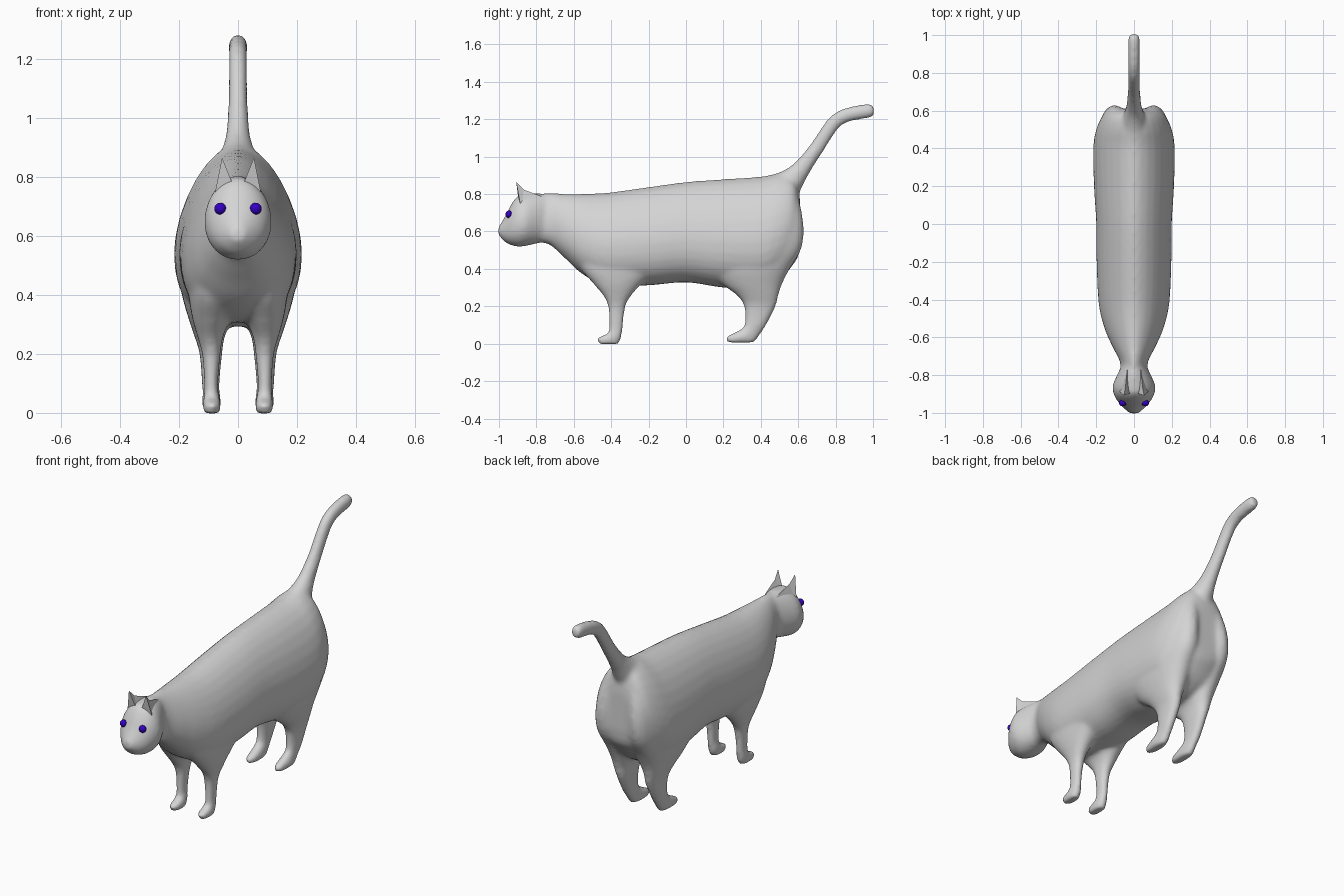
import bpy, bmesh, math
from mathutils import Vector

if "Cube" in bpy.data.objects:
    bpy.data.objects.remove(bpy.data.objects["Cube"])


def material(name, rgb):
    m = bpy.data.materials.new(name)
    m.diffuse_color = (*rgb, 1)
    m.use_nodes = True
    m.node_tree.nodes["Principled BSDF"].inputs["Base Color"].default_value = m.diffuse_color
    return m


GREY = material("grey fur", (0.66, 0.66, 0.66))
BLUE = material("blue eye", (0.035, 0.0, 0.55))


def finish(bm, name, mat):
    bmesh.ops.recalc_face_normals(bm, faces=bm.faces)
    me = bpy.data.meshes.new(name)
    bm.to_mesh(me)
    bm.free()
    ob = bpy.data.objects.new(name, me)
    bpy.context.collection.objects.link(ob)
    me.materials.append(mat)
    return ob


def spline(rows, n=5):
    """Catmull-Rom resampling of rows of numbers."""
    out = []
    for i in range(len(rows) - 1):
        a, b, c, d = (rows[max(0, min(len(rows) - 1, i + k))] for k in (-1, 0, 1, 2))
        for j in range(n):
            t = j / n
            out.append([0.5 * (2 * q + (r - p) * t + (2 * p - 5 * q + 4 * r - s) * t * t
                               + (3 * q - p - 3 * r + s) * t ** 3)
                        for p, q, r, s in zip(a, b, c, d)])
    return out + [list(rows[-1])]


def loft(bm, rings):
    rings = [[bm.verts.new(p) for p in ring] for ring in rings]
    for a, b in zip(rings, rings[1:]):
        for i in range(len(a)):
            j = (i + 1) % len(a)
            bm.faces.new((a[i], a[j], b[j], b[i]))
    bm.faces.new(rings[0])
    bm.faces.new(rings[-1])


def oval(top=2.0, low=2.0, n=32):
    """Unit outline with its own fullness above and below."""
    for k in range(n):
        c, s = math.cos(math.tau * k / n), math.sin(math.tau * k / n)
        e = 2 / (top if s > 0 else low)
        yield (math.copysign(abs(c) ** e, c), math.copysign(abs(s) ** e, s))


def trunk(bm, rows, wide, top_power, low_power):
    """Rings along y from rows of y, top, bottom, half width."""
    rings = []
    for y, top, bot, w in spline(rows):
        mid = bot + (top - bot) * wide
        rings.append([(w * c, y, mid + s * ((top - mid) if s > 0 else (mid - bot)))
                      for c, s in oval(top_power, low_power)])
    loft(bm, rings)


def leg(bm, rows, side):
    """Rings up z from rows of z, y front, y back, x inner, x outer."""
    rings = []
    for z, y0, y1, x0, x1 in spline(rows, 4):
        rings.append([(side * ((x0 + x1) / 2 + c * (x1 - x0) / 2),
                       (y0 + y1) / 2 + s * (y1 - y0) / 2, z) for c, s in oval(2.2, 2.2, 24)])
    loft(bm, rings)


skin = bmesh.new()

# torso and neck
trunk(skin, [(-0.80, 0.80, 0.54, 0.07), (-0.73, 0.805, 0.53, 0.074), (-0.65, 0.802, 0.46, 0.114),
             (-0.55, 0.802, 0.37, 0.157), (-0.42, 0.808, 0.31, 0.187), (-0.2, 0.838, 0.312, 0.198),
             (0.0, 0.865, 0.328, 0.20), (0.2, 0.88, 0.30, 0.212), (0.4, 0.894, 0.295, 0.216),
             (0.5, 0.912, 0.34, 0.20), (0.57, 0.90, 0.42, 0.168), (0.60, 0.84, 0.47, 0.13),
             (0.61, 0.76, 0.54, 0.09)], 0.42, 1.75, 2.3)

# head, with a tapering muzzle
trunk(skin, [(-0.74, 0.80, 0.55, 0.06), (-0.80, 0.805, 0.535, 0.09), (-0.86, 0.80, 0.522, 0.114),
             (-0.90, 0.79, 0.518, 0.108), (-0.935, 0.745, 0.527, 0.09), (-0.968, 0.68, 0.543, 0.062),
             (-1.003, 0.625, 0.582, 0.024)], 0.46, 1.9, 2.1)

# legs and paws, running up into shoulder and rump
FRONT = [(-0.002, -0.465, -0.36, 0.062, 0.117), (0.03, -0.476, -0.346, 0.057, 0.121),
         (0.055, -0.42, -0.341, 0.063, 0.117), (0.10, -0.412, -0.336, 0.067, 0.115),
         (0.20, -0.417, -0.323, 0.059, 0.122), (0.26, -0.445, -0.29, 0.05, 0.138),
         (0.32, -0.495, -0.235, 0.025, 0.155), (0.40, -0.56, -0.14, 0.0, 0.168),
         (0.50, -0.58, -0.08, 0.0, 0.172), (0.62, -0.56, -0.08, 0.0, 0.16)]
REAR = [(0.006, 0.22, 0.365, 0.062, 0.117), (0.035, 0.212, 0.387, 0.057, 0.122),
        (0.065, 0.27, 0.407, 0.061, 0.12), (0.10, 0.313, 0.43, 0.063, 0.122),
        (0.20, 0.31, 0.48, 0.054, 0.13), (0.26, 0.27, 0.495, 0.045, 0.148),
        (0.32, 0.19, 0.515, 0.02, 0.168), (0.40, 0.12, 0.555, 0.005, 0.19),
        (0.50, 0.10, 0.615, 0.005, 0.20), (0.60, 0.14, 0.63, 0.01, 0.197),
        (0.70, 0.25, 0.62, 0.01, 0.175), (0.79, 0.35, 0.60, 0.01, 0.13)]
for side in (-1, 1):
    leg(skin, FRONT, side)
    leg(skin, REAR, side)

# tail, swept along a curve in the middle plane
path = spline([(0.47, 0.79, 0.12), (0.545, 0.855, 0.08), (0.605, 0.92, 0.053), (0.655, 0.985, 0.043),
               (0.705, 1.055, 0.039), (0.76, 1.14, 0.038), (0.805, 1.194, 0.038),
               (0.87, 1.226, 0.038), (0.975, 1.245, 0.038), (1.004, 1.25, 0.027)])
rings = []
for i, (y, z, r) in enumerate(path):
    a, b = path[max(i - 1, 0)], path[min(i + 1, len(path) - 1)]
    t = Vector((0, b[0] - a[0], b[1] - a[1])).normalized()
    up = Vector((0, -t.z, t.y))
    rings.append([Vector((0.85 * r * c, y, z)) + up * r * s for c, s in oval(n=20)])
loft(skin, rings)

# fuse everything into one soft skin
body = finish(skin, "cat_body", GREY)
fuse = body.modifiers.new("fuse", 'REMESH')
fuse.mode = 'VOXEL'
fuse.voxel_size = 0.011
fuse.use_smooth_shade = True
soften = body.modifiers.new("soften", 'SMOOTH')
soften.factor = 0.5
soften.iterations = 11

for side, tag in ((-1, "left"), (1, "right")):
    # pointed ear: flat front, back sloping down to the nape
    bm = bmesh.new()
    inner, outer, back, tip, mid = (bm.verts.new((side * x, y, z)) for x, y, z in (
        (0.014, -0.895, 0.765), (0.084, -0.88, 0.715), (0.035, -0.765, 0.785),
        (0.054, -0.908, 0.866), (0.046, -0.868, 0.824)))
    for f in ((inner, outer, tip), (outer, mid, tip), (mid, inner, tip),
              (outer, back, mid), (back, inner, mid), (inner, back, outer)):
        bm.faces.new(f)
    finish(bm, tag + "_ear", GREY)

    # eye
    bm = bmesh.new()
    bmesh.ops.create_uvsphere(bm, u_segments=20, v_segments=12, radius=0.02)
    for v in bm.verts:
        v.co = Vector((side * 0.06 + v.co.x, -0.947 + v.co.y * 0.9, 0.692 + v.co.z))
    for f in bm.faces:
        f.smooth = True
    finish(bm, tag + "_eye", BLUE)
